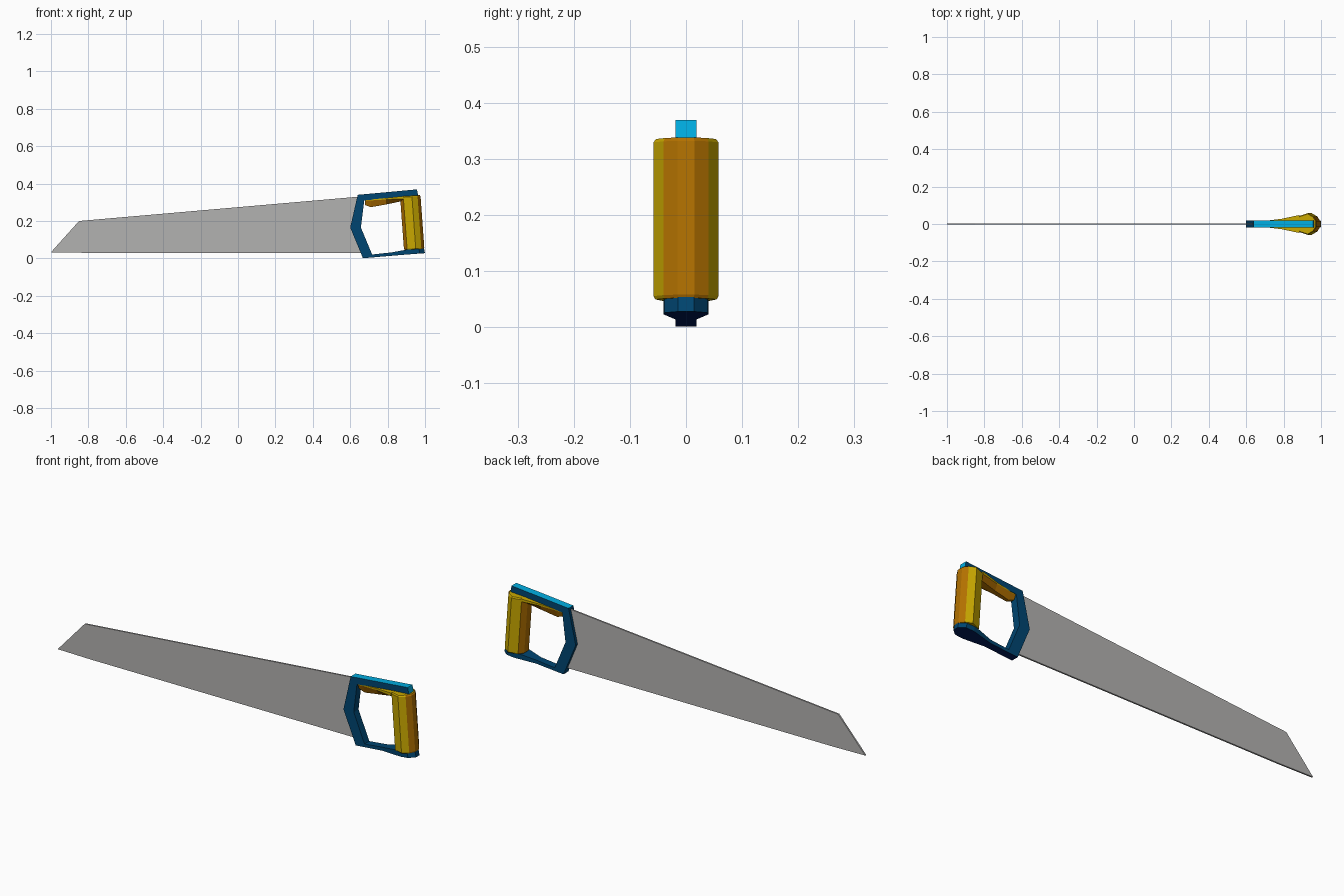
import bpy
import bmesh
from mathutils import Vector

if "Cube" in bpy.data.objects:
    bpy.data.objects.remove(bpy.data.objects["Cube"])


def material(name, rgb):
    m = bpy.data.materials.new(name)
    m.diffuse_color = (*rgb, 1)
    m.use_nodes = True
    m.node_tree.nodes["Principled BSDF"].inputs["Base Color"].default_value = m.diffuse_color
    return m


steel = material("steel grey", (0.45, 0.445, 0.44))
blue = material("blue", (0.0, 0.06, 0.165))
cyan = material("bright cyan", (0.0, 0.42, 0.76))
navy = material("navy", (0.0, 0.011, 0.11))
yellow = material("yellow", (0.58, 0.39, 0.0))
orange = material("orange", (0.45, 0.165, 0.0))


def build(name, rings, mats, rule):
    """Loft equal-length rings and cap the ends; rule(segment, side) gives the
    material index. Segment is -1 for the first cap and -2 for the last."""
    n = len(rings[0])
    faces, tags = [], []
    for s in range(len(rings) - 1):
        for k in range(n):
            a, b = s * n + k, s * n + (k + 1) % n
            faces.append((a, b, b + n, a + n))
            tags.append((s, k))
    last = (len(rings) - 1) * n
    faces += [tuple(reversed(range(n))), tuple(range(last, last + n))]
    tags += [(-1, 0), (-2, 0)]
    me = bpy.data.meshes.new(name)
    me.from_pydata([Vector(p) for r in rings for p in r], [], faces)
    for m in mats:
        me.materials.append(m)
    for p, t in zip(me.polygons, tags):
        p.material_index = rule(*t)
    bm = bmesh.new()
    bm.from_mesh(me)
    bmesh.ops.recalc_face_normals(bm, faces=bm.faces)
    bm.to_mesh(me)
    bm.free()
    ob = bpy.data.objects.new(name, me)
    bpy.context.collection.objects.link(ob)
    return ob


# Blade: thin tapering plate with a slanted toe
outline = [(-1, .033), (-.85, .2), (.645, .33), (.615, .165), (.675, .03), (-.82, .03)]
build("blade", [[(x, y, z) for x, z in outline] for y in (-.004, .004)],
      [steel], lambda s, k: 0)

# Handle frame: C-shaped bar as (outer point, inner point, half width),
# flaring into a rounded foot under the grip
frame = [((.957, .369), (.963, .337), .019),
         ((.64, .34), (.675, .31), .019),
         ((.60, .165), (.657, .165), .019),
         ((.668, .001), (.717, .021), .019),
         ((.82, .014), (.82, .032), .019),
         ((.93, .023), (.925, .051), .04),
         ((.972, .026), (.967, .054), .038),
         ((1.0, .028), (.994, .056), .014)]
build("handle_frame",
      [[(o[0], -w, o[1]), (o[0], w, o[1]), (i[0], w, i[1]), (i[0], -w, i[1])]
       for o, i, w in frame],
      [blue, cyan, navy],
      lambda s, k: 1 if s == -1 or (s == 0 and k == 0) else 2 if k == 0 and s >= 3 else 0)

# Grip: leaning faceted post, yellow on the sides, orange front and back
half = [(-.055, .018), (-.038, .043), (.008, .058), (.038, .040), (.054, .015)]
section = half + [(x, -y) for x, y in reversed(half)]


def grip_ring(cx, z, s=1):
    return [(cx + x * s, y * s, z + .06 * x) for x, y in section]


build("grip",
      [grip_ring(.943, .049, .94), grip_ring(.942, .055), grip_ring(.922, .329),
       grip_ring(.922, .335, .92)],
      [yellow, orange],
      lambda s, k: 0 if s < 0 or k in (1, 2, 6, 7) else 1)

# Grip brace: flared piece running under the top bar into the grip
brace = [(.678, .286, .312, .017, .004), (.71, .274, .315, .018, .005),
         (.79, .288, .323, .028, .008), (.885, .308, .333, .048, .014)]
build("grip_brace",
      [[(x, -w, t), (x, w, t), (x, w, t - lip), (x, w * .45, b),
        (x, -w * .45, b), (x, -w, t - lip)] for x, b, t, w, lip in brace],
      [yellow, orange],
      lambda s, k: 1 if s >= 0 and k in (2, 3, 4) else 0)
